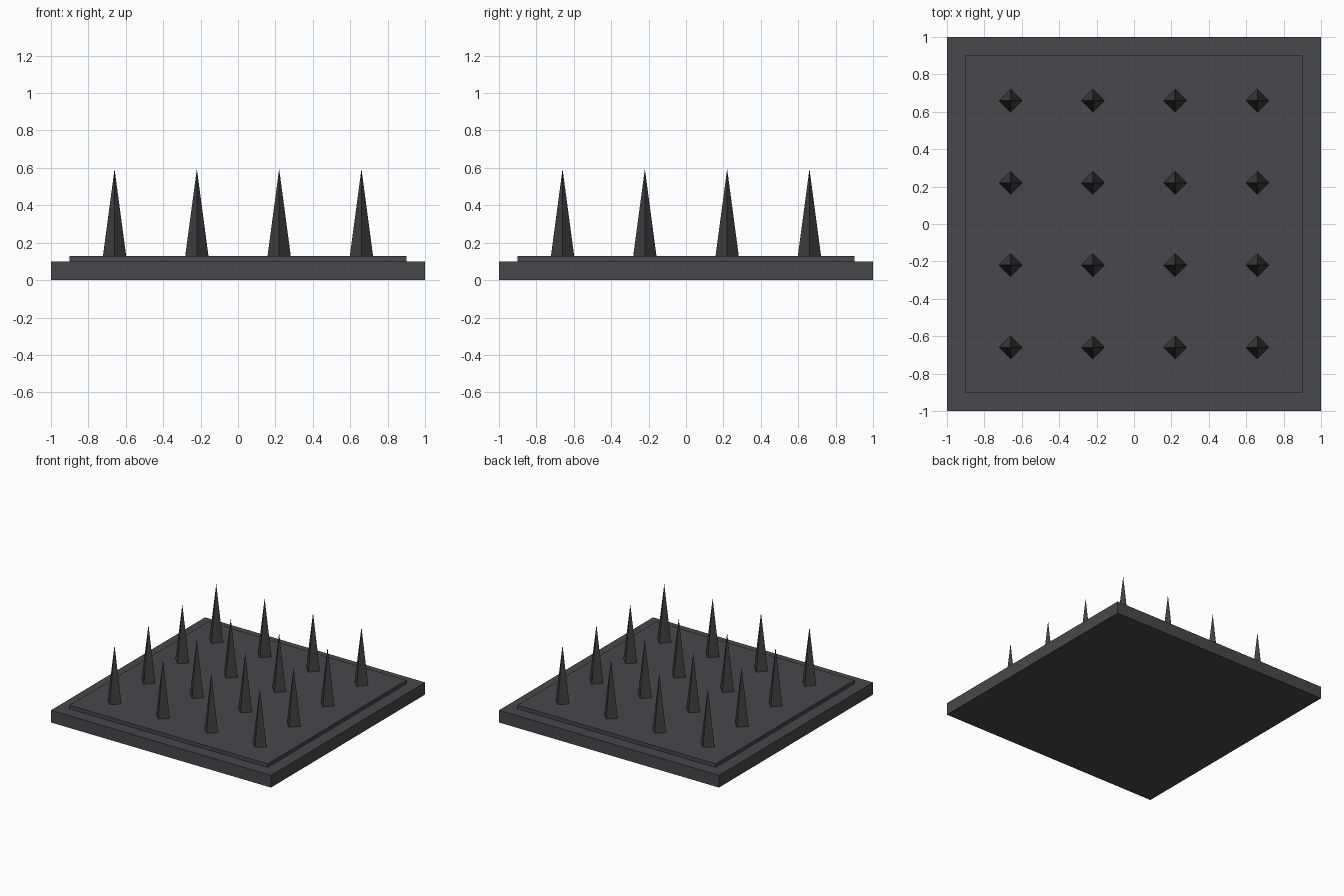
import bpy
import math

if "Cube" in bpy.data.objects:
    bpy.data.objects.remove(bpy.data.objects["Cube"])


def material(name, rgb):
    m = bpy.data.materials.new(name)
    m.diffuse_color = (*rgb, 1.0)
    m.use_nodes = True
    m.node_tree.nodes["Principled BSDF"].inputs["Base Color"].default_value = m.diffuse_color
    return m


dark_stone = material("dark_stone", (0.065, 0.063, 0.069))
dark_iron = material("dark_iron", (0.050, 0.050, 0.051))


def slab(name, size, z0, z1, mat):
    bpy.ops.mesh.primitive_cube_add(size=1, location=(0, 0, (z0 + z1) / 2))
    ob = bpy.context.object
    ob.name = name
    ob.scale = (size, size, z1 - z0)
    bpy.ops.object.transform_apply(location=True, rotation=False, scale=True)
    ob.data.materials.append(mat)


# Base slab and the thin raised plate on top
slab("base_slab", 2.0, 0.0, 0.10, dark_stone)
slab("raised_plate", 1.8, 0.10, 0.13, dark_stone)

# Four by four grid of four-sided spikes, corners along the axes
SPACING, BOTTOM, TIP = 0.44, 0.13, 0.595
for row in range(4):
    for col in range(4):
        bpy.ops.mesh.primitive_cone_add(
            vertices=4, radius1=0.062, radius2=0, depth=TIP - BOTTOM,
            location=((col - 1.5) * SPACING, (row - 1.5) * SPACING, (BOTTOM + TIP) / 2))
        spike = bpy.context.object
        spike.name = f"spike_{row + 1}_{col + 1}"
        spike.data.materials.append(dark_iron)
